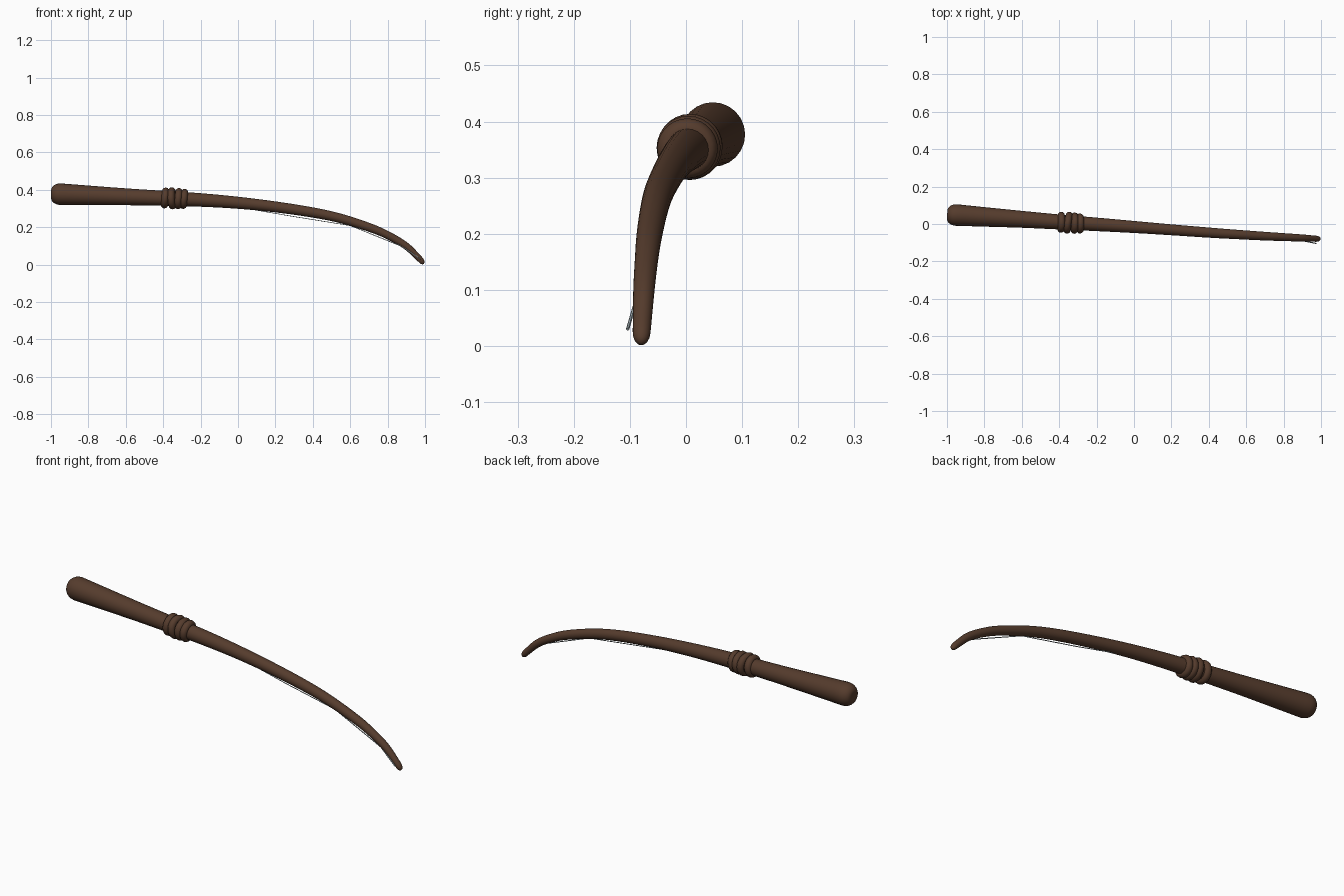
import bpy, bmesh, math
from mathutils import Vector

if "Cube" in bpy.data.objects:
    bpy.data.objects.remove(bpy.data.objects["Cube"])


def material(name, rgb):
    m = bpy.data.materials.new(name)
    m.diffuse_color = (*rgb, 1)
    m.use_nodes = True
    m.node_tree.nodes["Principled BSDF"].inputs["Base Color"].default_value = m.diffuse_color
    return m


WOOD = material("dark brown wood", (0.092, 0.045, 0.026))
STRING = material("pale grey string", (0.34, 0.40, 0.42))


def tube(name, pts, mat, sides=24, smooth=True):
    """Sweep circles along points given as (x, y, z, radius)."""
    bm = bmesh.new()
    P = [Vector(p[:3]) for p in pts]
    rings = []
    ref = Vector((0, 1, 0.001)).normalized()
    for i, p in enumerate(P):
        t = (P[min(i + 1, len(P) - 1)] - P[max(i - 1, 0)]).normalized()
        u = (ref - t * ref.dot(t)).normalized()
        ref = u
        v = t.cross(u)
        r = pts[i][3]
        rings.append([bm.verts.new(p + r * (math.cos(a) * u + math.sin(a) * v))
                      for a in (2 * math.pi * k / sides for k in range(sides))])
    for a, b in zip(rings, rings[1:]):
        for k in range(sides):
            j = (k + 1) % sides
            bm.faces.new((a[k], a[j], b[j], b[k]))
    bm.faces.new(rings[0][::-1])
    bm.faces.new(rings[-1])
    bmesh.ops.recalc_face_normals(bm, faces=bm.faces[:])
    me = bpy.data.meshes.new(name)
    bm.to_mesh(me)
    bm.free()
    me.materials.append(mat)
    for f in me.polygons:
        f.use_smooth = smooth
    ob = bpy.data.objects.new(name, me)
    bpy.context.collection.objects.link(ob)
    return ob


def spline(keys, steps=5):
    """Catmull-Rom interpolation through the key points."""
    K = [Vector(k) for k in keys]
    K = [2 * K[0] - K[1]] + K + [2 * K[-1] - K[-2]]
    out = []
    for a, b, c, d in zip(K, K[1:], K[2:], K[3:]):
        for s in range(steps):
            t = s / steps
            out.append(0.5 * (2 * b + (c - a) * t + (2 * a - 5 * b + 4 * c - d) * t * t
                              + (3 * b - a - 3 * c + d) * t ** 3))
    out.append(K[-2])
    return out


# tapering, drooping shaft (x, y, z, radius)
keys = [(-0.95, 0.048, 0.377, 0.0575), (-0.8, 0.038, 0.371, 0.052),
        (-0.6, 0.025, 0.363, 0.045), (-0.4, 0.011, 0.355, 0.040),
        (-0.2, -0.002, 0.346, 0.036), (0.0, -0.016, 0.331, 0.032),
        (0.2, -0.031, 0.309, 0.029), (0.4, -0.046, 0.279, 0.027),
        (0.55, -0.056, 0.247, 0.025), (0.7, -0.065, 0.200, 0.023),
        (0.8, -0.070, 0.158, 0.021), (0.9, -0.075, 0.099, 0.019),
        (0.976, -0.079, 0.026, 0.016)]
# rounded butt
butt = [(-0.95 - 0.049 * math.sin(a), 0.048 + 0.003 * math.sin(a), 0.377,
         0.0215 + 0.036 * math.cos(a))
        for a in (math.radians(d) for d in (90, 75, 60, 45, 30, 15))]
# rounded tip
tip = [(0.976 + 0.017 * math.sin(a), -0.079 - 0.001 * math.sin(a),
        0.026 - 0.022 * math.sin(a), 0.015 * math.cos(a) + 0.001)
       for a in (math.radians(d) for d in (25, 45, 65, 90))]
tube("shaft", butt + [tuple(p) for p in spline(keys)] + tip, WOOD)

# cord wound around the grip, as a run of thick, slightly tilted rings
for i, (x, tilt, big) in enumerate([(-0.390, 0.05, 0.037), (-0.352, -0.09, 0.040),
                                    (-0.318, 0.03, 0.038), (-0.289, 0.06, 0.035)]):
    bpy.ops.mesh.primitive_torus_add(
        major_radius=big, minor_radius=0.019, major_segments=28, minor_segments=12,
        location=(x, 0.010 - (x + 0.4) * 0.066, 0.357 - (x + 0.4) * 0.045),
        rotation=(0, math.pi / 2 + 0.04 + tilt, -0.06 + tilt))
    ob = bpy.context.object
    ob.name = f"grip_ring_{i + 1}"
    ob.data.materials.append(WOOD)
    bpy.ops.object.shade_smooth()

# thin string stretched below the curve, ending beside the tip
tube("string", [(0.06, -0.022, 0.298, 0.002), (0.30, -0.043, 0.257, 0.002),
                (0.60, -0.063, 0.209, 0.002), (0.88, -0.085, 0.096, 0.0025),
                (0.92, -0.093, 0.068, 0.003), (0.975, -0.104, 0.030, 0.003)],
     STRING, sides=6, smooth=False)
